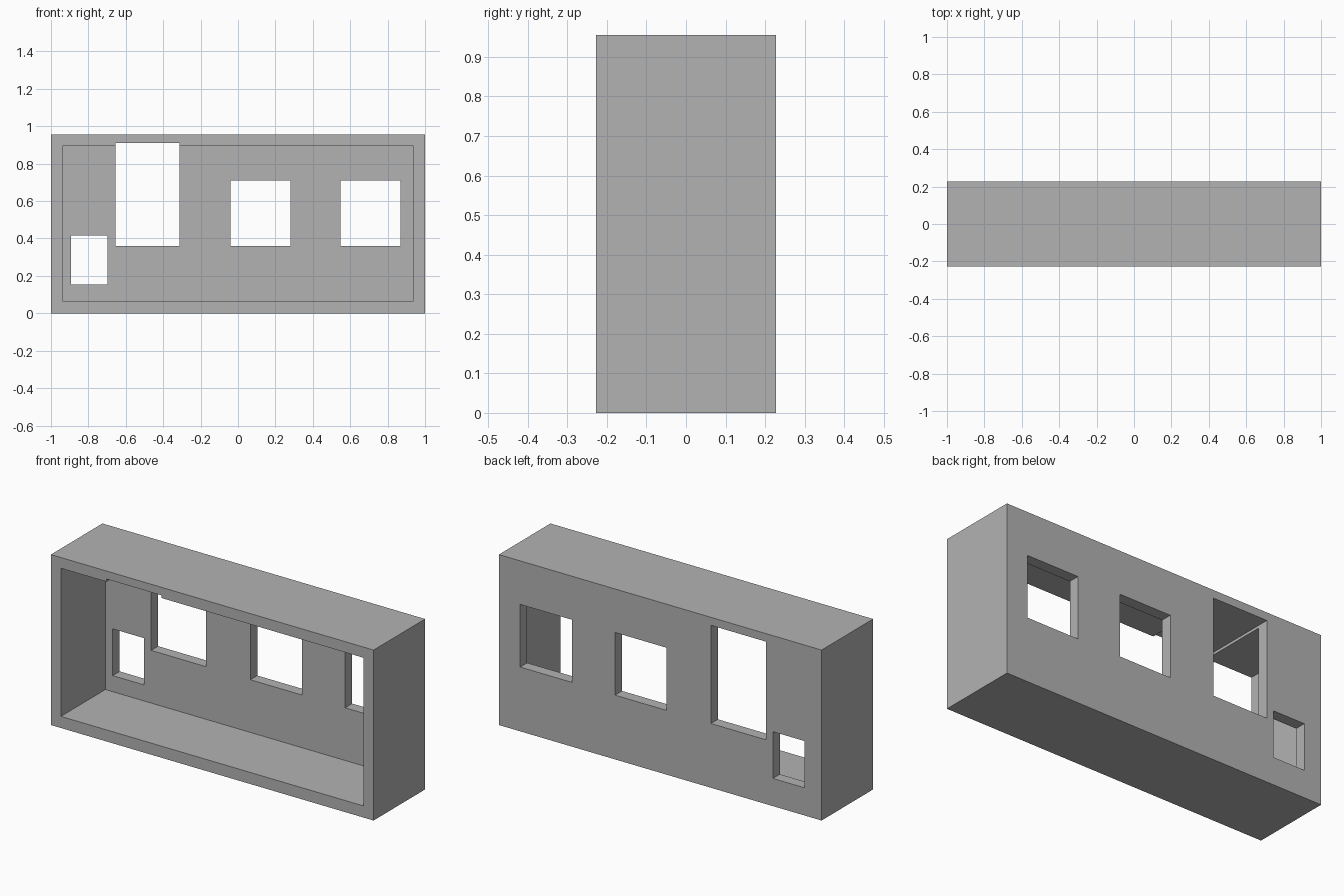
import bpy

default_cube = bpy.data.objects.get("Cube")
if default_cube:
    bpy.data.objects.remove(default_cube, do_unlink=True)

HALF_DEPTH = 0.228
HEIGHT = 0.955
WALL = 0.062
BEYOND = 0.5  # cutters reach past the faces they open

grey = bpy.data.materials.new("plain grey")
grey.use_nodes = True
colour = (0.45, 0.45, 0.45, 1)
grey.diffuse_color = colour
grey.node_tree.nodes["Principled BSDF"].inputs["Base Color"].default_value = colour


def box(name, x, y, z):
    """Box spanning the given (low, high) ranges."""
    centre = [(a + b) / 2 for a, b in (x, y, z)]
    bpy.ops.mesh.primitive_cube_add(size=1, location=centre)
    obj = bpy.context.object
    obj.name = name
    obj.scale = [b - a for a, b in (x, y, z)]
    bpy.ops.object.transform_apply(location=True, rotation=False, scale=True)
    obj.data.materials.append(grey)
    return obj


def cut(target, cutter):
    """Subtract the cutter from the target, then discard it."""
    cutter.hide_render = True
    bpy.context.view_layer.objects.active = target
    mod = target.modifiers.new(cutter.name, "BOOLEAN")
    mod.operation = "DIFFERENCE"
    mod.solver = "EXACT"
    mod.object = cutter
    bpy.ops.object.modifier_apply(modifier=mod.name)
    bpy.data.objects.remove(cutter, do_unlink=True)


# Outer case
case = box("case", (-1, 1), (-HALF_DEPTH, HALF_DEPTH), (0, HEIGHT))

# Hollow inside, open at the front
cut(case, box("hollow", (-1 + WALL, 1 - WALL),
              (-BEYOND, HALF_DEPTH - WALL), (0.065, 0.895)))

# Openings through the back; the tall one also notches the top wall
openings = {
    "small_opening": ((-0.893, -0.698), (0.155, 0.417)),
    "tall_opening": ((-0.655, -0.314), (0.36, 0.91)),
    "middle_opening": ((-0.04, 0.28), (0.36, 0.711)),
    "left_opening": ((0.548, 0.868), (0.36, 0.711)),
}
for name, (x, z) in openings.items():
    cut(case, box(name, x, (-BEYOND, BEYOND), z))
